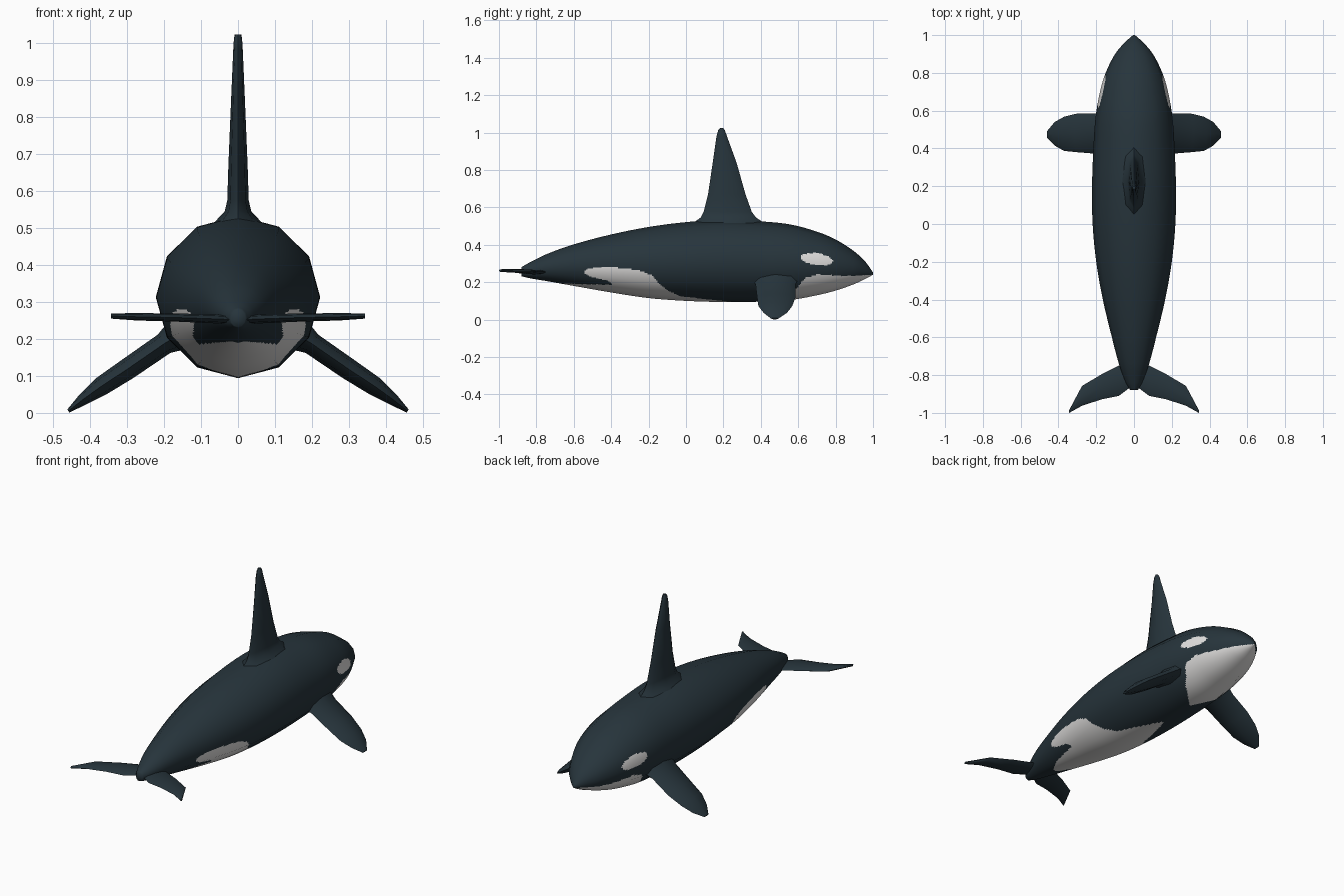
import bpy, bmesh, math
from mathutils import Vector

if "Cube" in bpy.data.objects:
    bpy.data.objects.remove(bpy.data.objects["Cube"])


def material(name, rgb):
    m = bpy.data.materials.new(name)
    m.diffuse_color = (*rgb, 1)
    m.use_nodes = True
    m.node_tree.nodes["Principled BSDF"].inputs["Base Color"].default_value = m.diffuse_color
    return m


DARK = material("blue_black_skin", (0.020, 0.035, 0.045))
WHITE = material("white_skin", (0.76, 0.75, 0.74))


def loft(name, rings, mats):
    """Skin a list of closed rings and cap both ends."""
    bm = bmesh.new()
    rows = [[bm.verts.new(p) for p in r] for r in rings]
    n = len(rows[0])
    for a, b in zip(rows, rows[1:]):
        for i in range(n):
            j = (i + 1) % n
            bm.faces.new((a[i], a[j], b[j], b[i]))
    bm.faces.new(rows[0])
    bm.faces.new(rows[-1])
    bmesh.ops.recalc_face_normals(bm, faces=bm.faces)
    me = bpy.data.meshes.new(name)
    bm.to_mesh(me)
    bm.free()
    for m in mats:
        me.materials.append(m)
    ob = bpy.data.objects.new(name, me)
    bpy.context.collection.objects.link(ob)
    return ob


def lens(centre, y0, y1, h, thick_dir, n=8):
    """Lens-shaped fin section: chord along y, half thickness h."""
    c = Vector((centre[0], (y0 + y1) / 2, centre[1]))
    t = Vector(thick_dir).normalized()
    out = []
    for i in range(n):
        a = 2 * math.pi * i / n
        out.append(c + Vector((0, math.cos(a) * (y1 - y0) / 2, 0)) + t * h * math.sin(a))
    return out


def smooth_fin(ob, mirror):
    bpy.ops.object.select_all(action='DESELECT')
    ob.select_set(True)
    bpy.context.view_layer.objects.active = ob
    bpy.ops.object.shade_smooth_by_angle(angle=math.radians(40))
    if mirror:
        ob.modifiers.new("mirror", 'MIRROR')


def linear(pts, x):
    for (x0, v0), (x1, v1) in zip(pts, pts[1:]):
        if x0 <= x <= x1:
            return v0 + (v1 - v0) * (x - x0) / (x1 - x0)
    return -1


def cubic(rows, y, k):
    """Smooth curve through column k of the station rows."""
    last = len(rows) - 1
    i = max(0, min(last - 1, sum(r[0] <= y for r in rows) - 1))

    def slope(j):
        a, b = rows[max(0, j - 1)], rows[min(last, j + 1)]
        return (b[k] - a[k]) / (b[0] - a[0])
    a, b = rows[i], rows[i + 1]
    d = b[0] - a[0]
    t = (y - a[0]) / d
    return ((2*t**3 - 3*t*t + 1) * a[k] + (t**3 - 2*t*t + t) * d * slope(i)
            + (3*t*t - 2*t**3) * b[k] + (t**3 - t*t) * d * slope(i + 1))


# Body stations: y, top z, bottom z, half width
STATIONS = [
    (-0.88, .280, .232, .020), (-0.84, .303, .222, .043), (-0.74, .352, .205, .080),
    (-0.60, .402, .180, .117), (-0.40, .455, .145, .165), (-0.20, .495, .115, .200),
    (0.00, .521, .100, .219), (0.20, .533, .094, .222), (0.40, .525, .096, .215),
    (0.56, .508, .105, .204), (0.70, .470, .130, .180), (0.80, .428, .155, .150),
    (0.90, .364, .190, .100), (0.96, .308, .218, .050), (1.00, .252, .240, .005)]
NR, NS = 240, 144


def body_rings(faceted):
    rings = []
    for r in range(NR + 1):
        y = -0.88 + 1.88 * r / NR
        top, bot, w = (cubic(STATIONS, y, k) for k in (1, 2, 3))
        ring = []
        for i in range(NS):
            a = 2 * math.pi * i / NS
            f = math.cos(math.pi / 12) / math.cos(a % (math.pi / 6) - math.pi / 12) if faceted else 1
            ring.append(Vector((f * w * math.cos(a), y,
                                (top + bot) / 2 + f * (top - bot) / 2 * math.sin(a))))
        rings.append(ring)
    return rings


# Markings: upper or lower limits of white areas as (y, z)
CHIN = [(.47, .10), (.55, .13), (.59, .165), (.635, .22), (.70, .242), (.85, .232), (1.0, .240)]
FLANK = [(-.545, .255), (-.525, .275), (-.40, .281), (-.25, .265), (-.18, .235),
         (-.15, .20), (-.10, .155), (-.03, .125), (.10, .110), (.25, .094)]
WEDGE_TOP = [(-.545, .248), (-.50, .225), (-.42, .209), (-.395, .190)]
BELLY = [(-.65, .193), (-.50, .188), (-.395, .186)]


def is_white(c):
    y, z = c.y, c.z
    dy, dz = y - .70, z - .322
    if (dy / .085) ** 2 + ((dz + .12 * dy) / .032) ** 2 < 1:
        return True
    if z < linear(CHIN, y) or z < linear(BELLY, y):
        return True
    return linear(WEDGE_TOP, y) < z < linear(FLANK, y)


# Body: 12-sided section, shaded as if round
body = loft("body", body_rings(False), [DARK, WHITE])
me = body.data
me.update()
normals = [v.normal.copy() for v in me.vertices]
flat = [p for ring in body_rings(True) for p in ring]
for v, p in zip(me.vertices, flat):
    v.co = p
for p in me.polygons:
    p.use_smooth = True
    p.material_index = int(is_white(p.center))
me.normals_split_custom_set_from_vertices(normals)

# Tall dorsal fin: z, rear y, front y, half thickness
DORSAL = [(.49, .03, .43, .085), (.525, .05, .405, .055), (.545, .078, .375, .036),
          (.575, .094, .352, .029), (.67, .118, .318, .026), (.84, .143, .270, .019),
          (.98, .163, .219, .013), (1.012, .172, .208, .011), (1.024, .184, .199, .009)]
smooth_fin(loft("dorsal_fin", [lens((0, z), a, b, h, (1, 0, 0)) for z, a, b, h in DORSAL],
                [DARK]), False)

# Pectoral fins: x, z, rear y, front y, half thickness
PECTORAL = [(.155, .215, .355, .60, .048), (.20, .187, .372, .585, .030),
            (.30, .118, .380, .585, .029), (.37, .072, .387, .568, .026),
            (.42, .036, .415, .540, .016), (.459, .005, .455, .493, .005)]
smooth_fin(loft("pectoral_fins", [lens((x, z), a, b, h, (.57, 0, .82))
                                  for x, z, a, b, h in PECTORAL], [DARK]), True)

# Tail flukes: x, z, rear y, front y, half thickness
FLUKE = [(0, .253, -.872, -.73, .012), (.03, .253, -.872, -.735, .012),
         (.08, .255, -.910, -.750, .012), (.17, .258, -.928, -.795, .011),
         (.275, .260, -.962, -.857, .010), (.343, .262, -1.0, -.985, .007)]
smooth_fin(loft("tail_flukes", [lens((x, z), a, b, h, (0, 0, 1))
                                for x, z, a, b, h in FLUKE], [DARK]), True)
